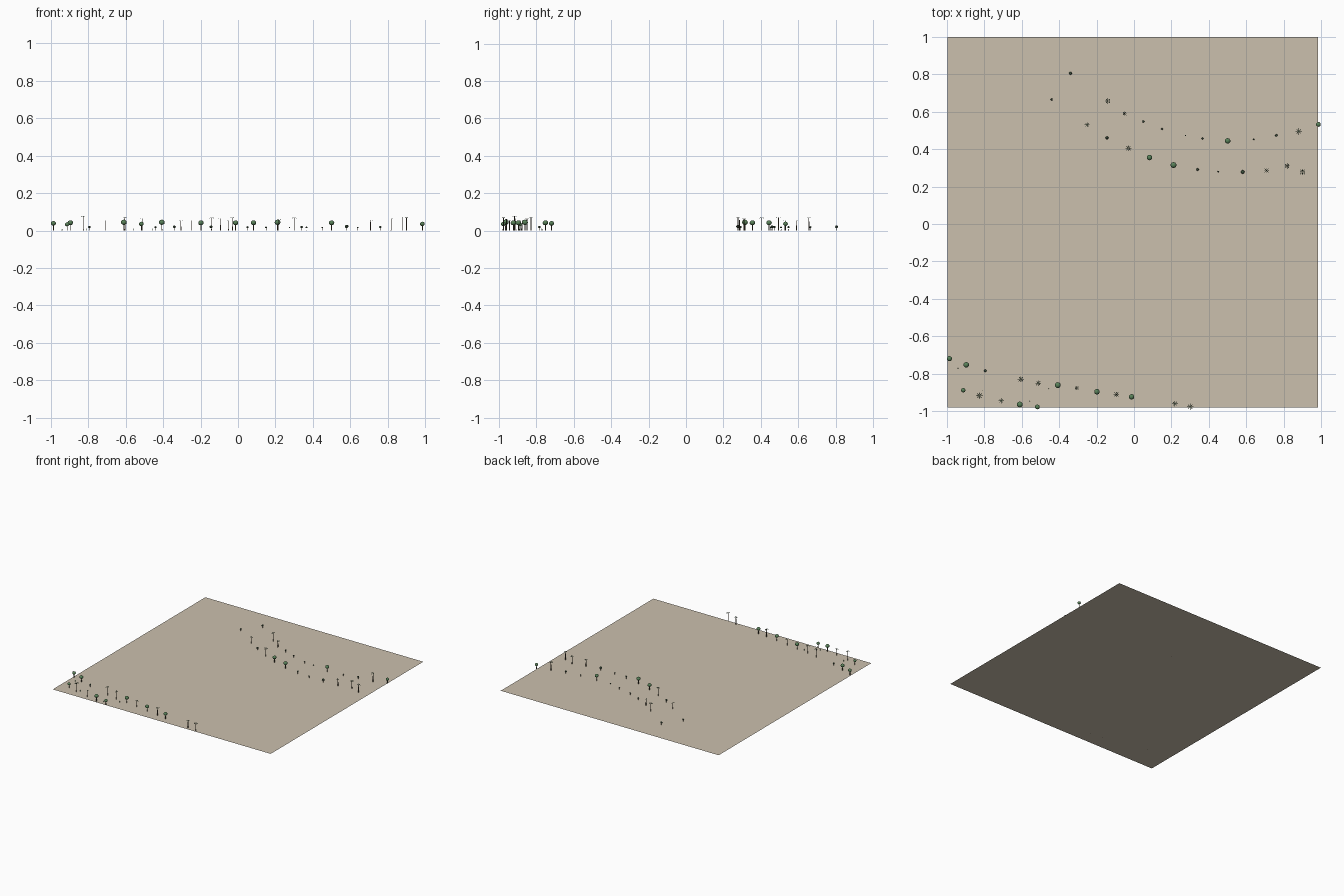
import bpy, bmesh, math
from mathutils import Matrix, Vector

if "Cube" in bpy.data.objects:
    bpy.data.objects.remove(bpy.data.objects["Cube"])


def material(name, color):
    m = bpy.data.materials.new(name)
    m.diffuse_color = (*color, 1)
    m.use_nodes = True
    m.node_tree.nodes["Principled BSDF"].inputs["Base Color"].default_value = m.diffuse_color
    return m


SAND = material("sand", (0.60, 0.53, 0.42))
BARK = material("bark", (0.12, 0.09, 0.06))
LEAF = material("leaf", (0.10, 0.22, 0.10))
DARK = material("dark_leaf", (0.05, 0.09, 0.05))


def finish(bm, name, mat):
    me = bpy.data.meshes.new(name)
    bm.to_mesh(me)
    bm.free()
    me.materials.append(mat)
    ob = bpy.data.objects.new(name, me)
    bpy.context.collection.objects.link(ob)
    return ob


def trunk(bm, x, y, h, r):
    bmesh.ops.create_cone(bm, cap_ends=True, segments=6, radius1=r, radius2=r * 0.7,
                          depth=h, matrix=Matrix.Translation((x, y, h / 2)))


def ball(bm, x, y, z, r, flat=0.9):
    bmesh.ops.create_icosphere(bm, subdivisions=2, radius=r,
                               matrix=Matrix.Translation((x, y, z)) @ Matrix.Diagonal((1, 1, flat, 1)))


def frond(bm, x, y, z, r, a):
    # narrow leaf that rises slightly, then droops at the tip
    d = Vector((math.cos(a), math.sin(a), 0))
    s = Vector((-d.y, d.x, 0))
    c = Vector((x, y, z))
    up = Vector((0, 0, r))
    root = bm.verts.new(c)
    left = bm.verts.new(c + d * r * 0.55 + s * r * 0.12 + up * 0.08)
    right = bm.verts.new(c + d * r * 0.55 - s * r * 0.12 + up * 0.08)
    tip = bm.verts.new(c + d * r - up * 0.2)
    bm.faces.new((root, right, left))
    bm.faces.new((left, right, tip))


# Flat ground sheet
bm = bmesh.new()
bmesh.ops.create_grid(bm, x_segments=1, y_segments=1, size=0.99,
                      matrix=Matrix.Translation((-0.007, 0.01, 0)))
finish(bm, "ground_sheet", SAND)

# Plants as (x, y, crown radius)
round_trees = [
    (0.50, 0.444, .015), (0.985, 0.532, .013), (0.083, 0.355, .015), (0.211, 0.315, .016),
    (-0.986, -0.719, .014), (-0.896, -0.752, .015), (-0.912, -0.888, .012),
    (-0.61, -0.964, .016), (-0.516, -0.977, .013), (-0.407, -0.861, .016),
    (-0.198, -0.896, .015), (-0.013, -0.923, .015)]
palms = [
    (-0.14, 0.657, .018), (-0.05, 0.59, .014), (-0.25, 0.53, .014), (-0.03, 0.405, .018),
    (0.88, 0.495, .019), (0.708, 0.286, .015), (0.818, 0.31, .017), (0.90, 0.278, .018),
    (-0.826, -0.917, .02), (-0.709, -0.944, .014), (-0.604, -0.829, .018),
    (-0.511, -0.85, .017), (-0.305, -0.876, .014), (-0.094, -0.91, .017),
    (0.218, -0.96, .016), (0.30, -0.976, .018)]
bushes = [
    (-0.34, 0.805, .008), (-0.44, 0.665, .006), (-0.144, 0.46, .008), (0.05, 0.548, .006),
    (0.15, 0.508, .005), (0.275, 0.473, .004), (0.366, 0.457, .005), (0.64, 0.452, .004),
    (0.76, 0.473, .007), (0.34, 0.291, .007), (0.45, 0.28, .004), (0.58, 0.278, .010),
    (-0.794, -0.784, .007)]
tufts = [(-0.94, -0.77), (-0.81, -0.89), (-0.557, -0.945), (-0.457, -0.88)]

wood, crowns = bmesh.new(), bmesh.new()
for x, y, r in round_trees:
    trunk(wood, x, y, r * 2.4, 0.003)
    ball(crowns, x, y, r * 2.75, r)
tree_crowns = finish(crowns, "round_tree_crowns", LEAF)
for p in tree_crowns.data.polygons:
    p.use_smooth = True
finish(wood, "round_tree_trunks", BARK)

wood, leaves = bmesh.new(), bmesh.new()
for x, y, r in palms:
    h = r * 3.75
    trunk(wood, x, y, h, 0.0025)
    for i in range(8):
        frond(leaves, x, y, h, r, i * math.tau / 8)
finish(leaves, "palm_fronds", DARK)
finish(wood, "palm_trunks", BARK)

wood, clumps = bmesh.new(), bmesh.new()
for x, y, r in bushes:
    z = 0.012 + r
    trunk(wood, x, y, z, 0.0015)
    ball(clumps, x, y, z, r)
finish(clumps, "bush_clumps", DARK)
finish(wood, "bush_stems", BARK)

# Tiny grass tufts
grass = bmesh.new()
for x, y in tufts:
    trunk(grass, x, y, 0.01, 0.002)
finish(grass, "grass_tufts", LEAF)
